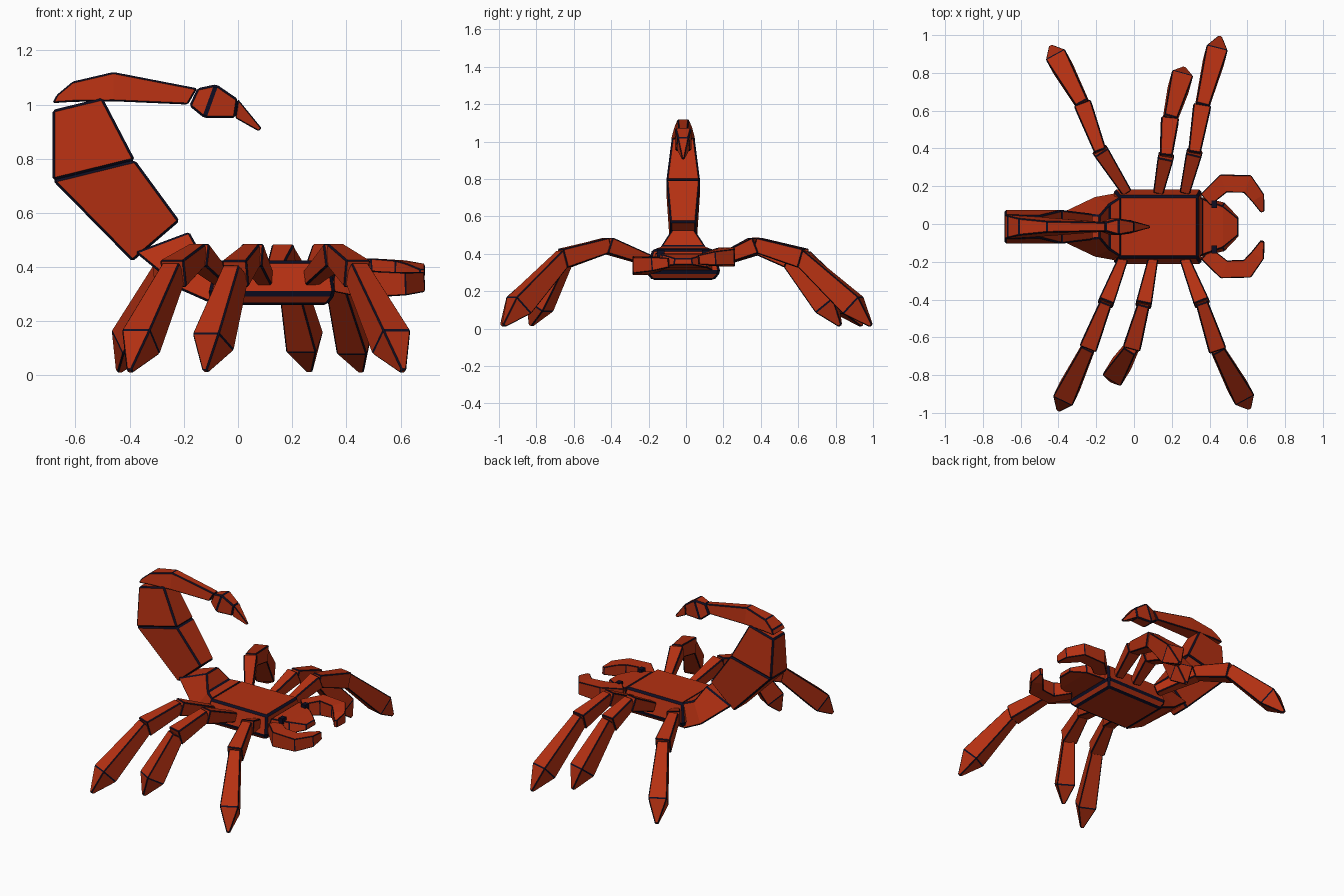
import bpy, bmesh, math
from mathutils import Vector

if "Cube" in bpy.data.objects:
    bpy.data.objects.remove(bpy.data.objects["Cube"])


def material(name, rgb):
    m = bpy.data.materials.new(name)
    m.diffuse_color = (*rgb, 1)
    m.use_nodes = True
    m.node_tree.nodes["Principled BSDF"].inputs["Base Color"].default_value = m.diffuse_color
    return m


SHELL = material("rust red shell", (0.46, 0.03, 0.006))
SEAM = material("dark navy seam", (0.004, 0.004, 0.016))
CY = -0.015  # centre line of the trunk


def loft(name, rings, seam=0.008, mat=SHELL):
    """Skin four-cornered rings, cap the ends and chamfer the edges in the seam colour."""
    bm = bmesh.new()
    loops = [[bm.verts.new(p) for p in r] for r in rings]
    for a, b in zip(loops, loops[1:]):
        for i in range(4):
            j = (i + 1) % 4
            bm.faces.new((a[i], a[j], b[j], b[i]))
    bm.faces.new(loops[0])
    bm.faces.new(loops[-1])
    bmesh.ops.recalc_face_normals(bm, faces=bm.faces[:])
    me = bpy.data.meshes.new(name)
    bm.to_mesh(me)
    bm.free()
    me.materials.append(mat)
    me.materials.append(SEAM)
    ob = bpy.data.objects.new(name, me)
    bpy.context.collection.objects.link(ob)
    if seam:
        bv = ob.modifiers.new("seam", 'BEVEL')
        bv.width, bv.segments, bv.material = seam, 1, 1
        bv.limit_method, bv.angle_limit = 'ANGLE', math.radians(17)
    return ob


def span(low, high, w_low, w_high):
    """Ring across the centre line from two (x, z) points with half widths."""
    return [(low[0], CY - w_low, low[1]), (low[0], CY + w_low, low[1]),
            (high[0], CY + w_high, high[1]), (high[0], CY - w_high, high[1])]


def slab(x0, x1, half, z):
    return [(x0, CY - half, z), (x1, CY - half, z), (x1, CY + half, z), (x0, CY + half, z)]


def limb(name, path, seam):
    """Square tube through (point, width, height) stations."""
    rings = []
    pts = [Vector(p) for p, _, _ in path]
    for i, (_, w, h) in enumerate(path):
        d = (pts[min(i + 1, len(pts) - 1)] - pts[max(i - 1, 0)]).normalized()
        side = d.cross(Vector((0, 0, 1))).normalized()
        up = side.cross(d)
        rings.append([pts[i] + side * w / 2 * a + up * h / 2 * b
                      for a, b in ((-1, -1), (1, -1), (1, 1), (-1, 1))])
    return loft(name, rings, seam)


# Trunk and abdomen
loft("body", [slab(-0.09, 0.33, 0.165, 0.26), slab(-0.11, 0.36, 0.2, 0.30),
              slab(-0.08, 0.34, 0.165, 0.425)], 0.012)
loft("abdomen", [span((-0.09, 0.262), (-0.07, 0.425), 0.18, 0.16),
                 span((-0.21, 0.315), (-0.13, 0.44), 0.16, 0.12),
                 span((-0.38, 0.455), (-0.18, 0.53), 0.08, 0.06)], 0.008)

# Tail
joint = span((-0.685, 0.72), (-0.38, 0.795), 0.09, 0.09)
loft("tail_lower", [span((-0.39, 0.42), (-0.215, 0.57), 0.07, 0.07), joint], 0.009)
loft("tail_middle", [joint, span((-0.685, 0.98), (-0.50, 1.025), 0.065, 0.06)], 0.009)
loft("tail_upper", [span((-0.685, 1.005), (-0.67, 1.035), 0.065, 0.06),
                    span((-0.61, 1.01), (-0.61, 1.085), 0.06, 0.045),
                    span((-0.46, 1.012), (-0.46, 1.12), 0.05, 0.03),
                    span((-0.185, 1.0), (-0.15, 1.06), 0.028, 0.024)], 0.006)
loft("venom_bulb", [span((-0.18, 0.995), (-0.15, 1.06), 0.025, 0.025),
                    span((-0.125, 0.95), (-0.08, 1.075), 0.045, 0.045),
                    span((-0.01, 0.95), (0.0, 1.02), 0.035, 0.03)], 0.008)
loft("stinger", [span((-0.01, 0.95), (0.0, 1.02), 0.033, 0.028),
                 span((0.075, 0.902), (0.088, 0.912), 0.006, 0.006)], 0.004)

# Head with two eye studs
loft("head", [span((0.34, 0.31), (0.36, 0.405), 0.16, 0.15),
              span((0.48, 0.325), (0.47, 0.395), 0.13, 0.11),
              span((0.555, 0.34), (0.55, 0.375), 0.05, 0.045)], 0.005)
for label, y in (("left", 0.105), ("right", -0.135)):
    ring = [(0.41, y - 0.02), (0.44, y - 0.02), (0.44, y + 0.02), (0.41, y + 0.02)]
    loft("eye_" + label, [[(a, b, z) for a, b in ring] for z in (0.38, 0.42)], 0, SEAM)

# Pincers, slightly tilted across the body
PINCER = [(0.38, 0.14, 0.08, 0.075), (0.475, 0.225, 0.10, 0.10),
          (0.60, 0.222, 0.10, 0.085), (0.655, 0.15, 0.075, 0.075),
          (0.68, 0.075, 0.02, 0.05)]
for label, s in (("left", 1), ("right", -1)):
    limb("pincer_" + label,
         [((x, CY + s * y + (0.005 if s > 0 else 0), 0.36 + 0.1 * s * y), w, h)
          for x, y, w, h in PINCER], 0.004)

# Legs: plan positions of hip, knee, ankle and foot
LEGS = {
    "rear_left": [(-0.04, 0.17), (-0.18, 0.39), (-0.27, 0.63), (-0.44, 0.94)],
    "middle_left": [(0.13, 0.17), (0.17, 0.36), (0.19, 0.55), (0.265, 0.825)],
    "front_left": [(0.27, 0.17), (0.32, 0.38), (0.36, 0.62), (0.455, 0.99)],
    "rear_right": [(-0.06, -0.19), (-0.15, -0.42), (-0.24, -0.65), (-0.40, -0.985)],
    "middle_right": [(0.10, -0.19), (0.05, -0.43), (-0.01, -0.65), (-0.12, -0.83)],
    "front_right": [(0.27, -0.19), (0.36, -0.42), (0.44, -0.66), (0.61, -0.975)],
}
for label, plan in LEGS.items():
    hip, knee, ankle, foot = [Vector((*p, z)) for p, z in
                              zip(plan, (0.36, 0.445, 0.375, 0.015))]
    limb("leg_upper_" + label, [(hip, 0.055, 0.06), (knee, 0.085, 0.09)], 0.006)
    limb("leg_middle_" + label, [(knee.lerp(ankle, -0.04), 0.065, 0.08),
                                 (ankle, 0.095, 0.105)], 0.006)
    bulge = ankle.lerp(foot, 0.74) + Vector((0, 0, 0.015))
    limb("leg_lower_" + label, [(ankle.lerp(foot, -0.03), 0.07, 0.085),
                                (bulge, 0.115, 0.125), (foot, 0.02, 0.02)], 0.005)
